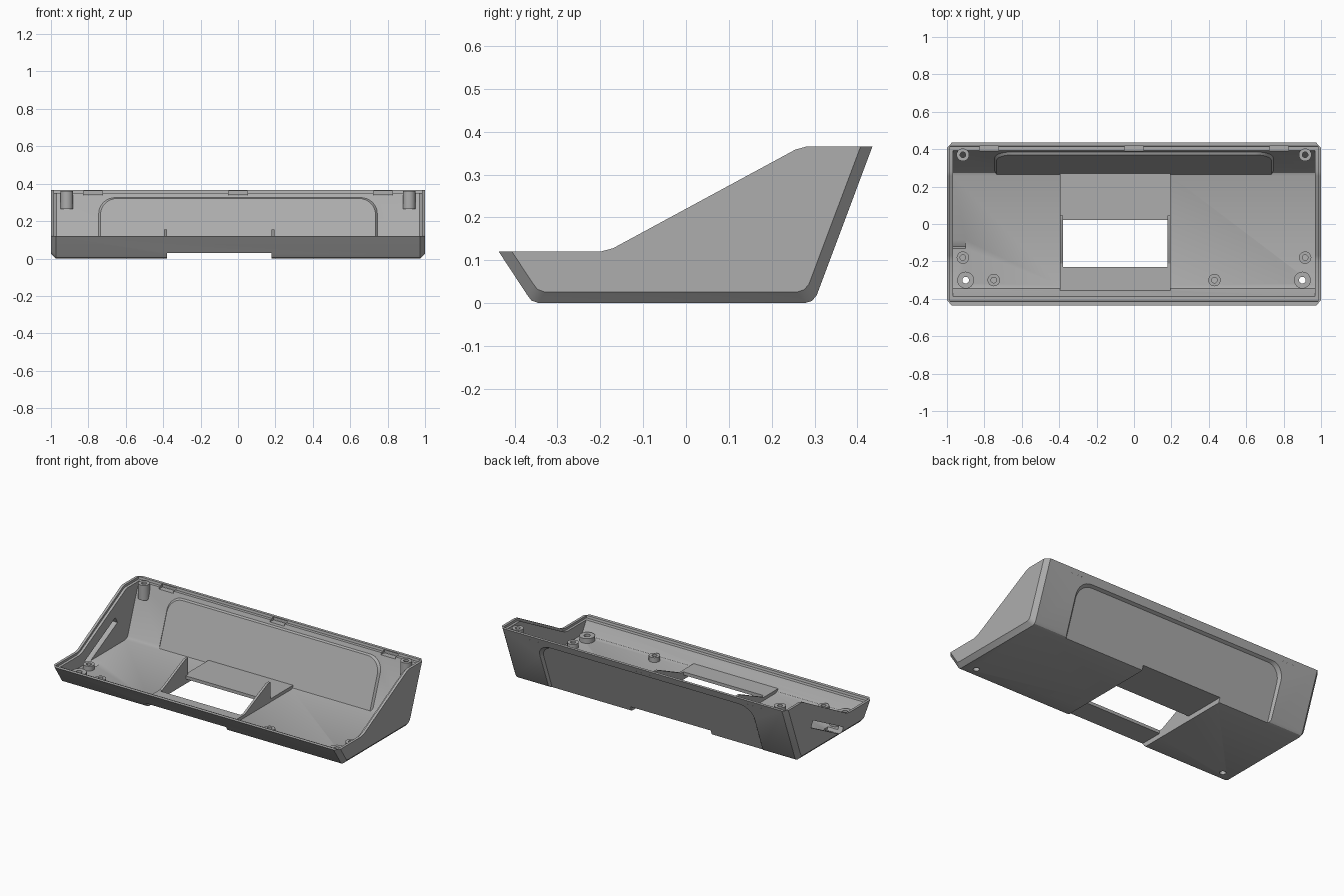
import bpy, bmesh, math
from mathutils import Vector, Matrix

cube = bpy.data.objects.get("Cube")
if cube:
    bpy.data.objects.remove(cube, do_unlink=True)

GREY = (0.42, 0.42, 0.42, 1)
mat = bpy.data.materials.new("matte grey plastic")
mat.use_nodes = True
mat.diffuse_color = GREY
mat.node_tree.nodes["Principled BSDF"].inputs["Base Color"].default_value = GREY


def loft(name, rings, cap=True, closed=False):
    """Skin matching rings of points, capped or joined end to end."""
    bm = bmesh.new()
    loops = [[bm.verts.new(p) for p in ring] for ring in rings]
    pairs = list(zip(loops, loops[1:]))
    if closed:
        pairs.append((loops[-1], loops[0]))
    for a, b in pairs:
        for i in range(len(a)):
            j = (i + 1) % len(a)
            bm.faces.new((a[i], a[j], b[j], b[i]))
    if cap and not closed:
        bm.faces.new(loops[0])
        bm.faces.new(loops[-1])
    bmesh.ops.recalc_face_normals(bm, faces=bm.faces)
    mesh = bpy.data.meshes.new(name)
    bm.to_mesh(mesh)
    bm.free()
    mesh.materials.append(mat)
    ob = bpy.data.objects.new(name, mesh)
    bpy.context.collection.objects.link(ob)
    return ob


def prism(name, outline, x0, x1):
    return loft(name, [[(x, y, z) for y, z in outline] for x in (x0, x1)])


def box(name, x0, x1, y0, y1, z0, z1):
    return prism(name, [(y0, z0), (y1, z0), (y1, z1), (y0, z1)], x0, x1)


def circle(x, y, z, r, n=24):
    return [(x + r * math.cos(math.tau * i / n), y + r * math.sin(math.tau * i / n), z)
            for i in range(n)]


def tube(name, x, y, z0, z1, r, hole):
    return loft(name, [circle(x, y, z0, r), circle(x, y, z1, r),
                       circle(x, y, z1, hole), circle(x, y, z0, hole)], closed=True)


def combine(target, tool, operation):
    mod = target.modifiers.new("combine", 'BOOLEAN')
    mod.operation, mod.solver, mod.object = operation, 'EXACT', tool
    bpy.context.view_layer.objects.active = target
    bpy.ops.object.modifier_apply(modifier=mod.name)
    bpy.data.objects.remove(tool, do_unlink=True)


def side_profile(d, t=0):
    """Side outline inset by d, with the open rim raised by t."""
    b, k = -0.358 + 0.54 * d, 0.298 - 0.7 * d
    return [(-0.437 + 1.18 * d, 0.12 + t), (b - 0.012, d + 0.018), (b - 0.003, d + 0.006),
            (b + 0.014, d), (k - 0.02, d), (k - 0.004, d + 0.005), (k + 0.007, d + 0.018),
            (0.435 - 1.06 * d, 0.365 + t), (0.28, 0.365 + t), (0.255, 0.358 + t),
            (-0.17, 0.128 + t), (-0.2, 0.12 + t)]


# Outer shell with chamfered ends, hollowed out
shell = loft("shell", [[(x, y, z) for y, z in side_profile(d)]
                       for x, d in ((-1, 0.026), (-0.974, 0), (0.974, 0), (1, 0.026))])
combine(shell, prism("cavity", side_profile(0.03, 0.01), -0.968, 0.968), 'DIFFERENCE')

# Stepped lip around the rim
lip = [(-0.412, 0.106), (-0.198, 0.106), (-0.168, 0.114), (0.258, 0.343), (0.28, 0.35),
       (0.414, 0.35), (0.42, 0.38), (0.28, 0.38), (-0.2, 0.14), (-0.42, 0.14)]
combine(shell, prism("lip_cut", lip, -0.984, 0.984), 'DIFFERENCE')


# Recessed panel in the sloping back wall, standing out on the inside
UP = Vector((0, 0.133, 0.365)).normalized()
INWARD = Vector((0, -UP.z, UP.y))
FOOT = Vector((0, 0.302, 0))


def panel_ring(half, s0, s1, depth, r=0.09):
    pts = [(half, s0)]
    for side in (1, -1):
        for i in range(9):
            a = math.pi / 2 * (i / 8 if side > 0 else 1 - i / 8)
            pts.append((side * (half - r + r * math.cos(a)), s1 - r + r * math.sin(a)))
    pts.append((-half, s0))
    return [FOOT + Vector((x, 0, 0)) + UP * s + INWARD * depth for x, s in pts]


combine(shell, loft("panel_inside", [panel_ring(0.755, 0.02, 0.345, 0.02),
                                     panel_ring(0.735, 0.02, 0.325, 0.046)]), 'UNION')
combine(shell, loft("panel_outside", [panel_ring(0.77, -0.06, 0.36, -0.02),
                                      panel_ring(0.735, -0.06, 0.325, 0.016)]), 'DIFFERENCE')

# Raised floor plate, channel beneath it and rectangular opening
combine(shell, box("floor_plate", -0.395, 0.195, -0.36, 0.27, 0.015, 0.05), 'UNION')
combine(shell, box("channel", -0.38, 0.18, -0.6, 0.6, -0.1, 0.03), 'DIFFERENCE')
combine(shell, box("opening", -0.38, 0.18, -0.23, 0.022, -0.1, 0.2), 'DIFFERENCE')

# Slanted slot in the right wall
slot = box("slot", -1.1, -0.9, -0.17, 0.17, -0.022, 0.022)
slot.data.transform(Matrix.Translation((0, 0.02, 0.11)) @ Matrix.Rotation(math.radians(27.5), 4, 'X'))
combine(shell, slot, 'DIFFERENCE')

# Clip pockets along the back rim
for x in (-0.775, 0, 0.775):
    combine(shell, box("clip_pocket", x - 0.05, x + 0.05, 0.38, 0.425, 0.338, 0.36), 'DIFFERENCE')

# Screw holes through the floor
for x in (-0.9, 0.9):
    combine(shell, loft("screw_hole", [circle(x, -0.3, z, 0.018) for z in (-0.1, 0.2)]), 'DIFFERENCE')

parts = [shell]

# Triangular gussets beside the opening
for side, x in (("right", -0.395), ("left", 0.18)):
    parts.append(prism(side + "_gusset", [(-0.25, 0.032), (0.045, 0.032), (0.045, 0.155), (0.02, 0.155)],
                       x, x + 0.015))

# Floor bosses
bosses = [(-0.9, -0.3, 0.045, 0.018), (0.9, -0.3, 0.045, 0.018), (-0.915, -0.18, 0.033, 0.015),
          (0.915, -0.18, 0.033, 0.015), (-0.75, -0.3, 0.033, 0.015), (0.43, -0.3, 0.033, 0.015)]
for i, (x, y, r, hole) in enumerate(bosses):
    parts.append(tube("floor_boss_%d" % (i + 1), x, y, 0.02, 0.06, r, hole))

# Back bosses, their feet merging into the sloping wall
for side, x in (("right", -0.915), ("left", 0.915)):
    boss = tube(side + "_back_boss", x, 0.37, 0.2, 0.36, 0.034, 0.015)
    for v in boss.data.vertices:
        if v.co.z < 0.3:
            v.co.z = max(0.265, (v.co.y - 0.286) / 0.364)
    parts.append(boss)

# Smooth shading with sharp edges kept
bpy.ops.object.select_all(action='DESELECT')
for ob in parts:
    ob.select_set(True)
bpy.context.view_layer.objects.active = shell
bpy.ops.object.shade_smooth_by_angle(angle=math.radians(30))
